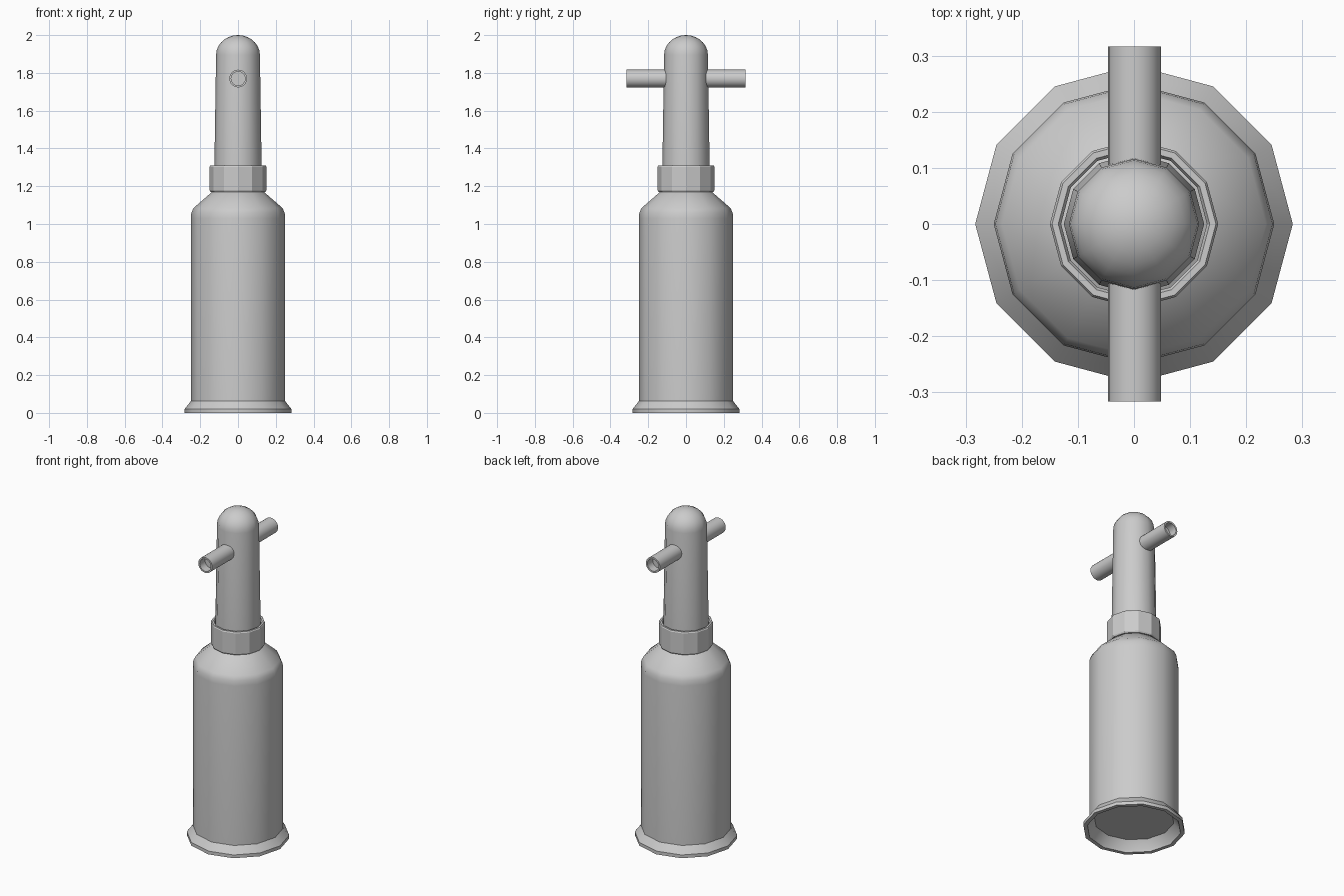
import bpy, bmesh
from math import cos, sin, pi, radians

if "Cube" in bpy.data.objects:
    bpy.data.objects.remove(bpy.data.objects["Cube"])


def lathe(name, profile, sides=12, closed=False, smooth=35):
    """Revolve (radius, z) points around z; radius 0 makes a pole."""
    bm = bmesh.new()
    rings = []
    for r, z in profile:
        if r == 0:
            rings.append([bm.verts.new((0, 0, z))] * sides)
        else:
            rings.append([bm.verts.new((r * cos(2 * pi * i / sides), r * sin(2 * pi * i / sides), z))
                          for i in range(sides)])
    pairs = list(zip(rings, rings[1:]))
    if closed:
        pairs.append((rings[-1], rings[0]))
    for a, b in pairs:
        for i in range(sides):
            j = (i + 1) % sides
            bm.faces.new(list(dict.fromkeys((a[i], a[j], b[j], b[i]))))
    bmesh.ops.recalc_face_normals(bm, faces=bm.faces)
    mesh = bpy.data.meshes.new(name)
    bm.to_mesh(mesh)
    bm.free()
    ob = bpy.data.objects.new(name, mesh)
    bpy.context.collection.objects.link(ob)
    bpy.ops.object.select_all(action='DESELECT')
    ob.select_set(True)
    bpy.context.view_layer.objects.active = ob
    bpy.ops.object.shade_smooth_by_angle(angle=radians(smooth))
    return ob


# Cylinder body with flared foot, recessed underside and sloped shoulder
lathe("body", [(0, 0.06), (0.222, 0.06), (0.255, 0.015), (0.26, 0), (0.283, 0), (0.283, 0.02),
               (0.25, 0.062), (0.25, 1.03), (0.247, 1.06), (0.235, 1.085),
               (0.135, 1.172), (0.115, 1.18), (0, 1.18)])

# Collar ring around the neck
lathe("collar", [(0.145, 1.17), (0.15, 1.178), (0.15, 1.303), (0.146, 1.31),
                 (0.135, 1.31), (0.13, 1.30), (0.13, 1.17)], closed=True, smooth=20)

# Tapered neck with a domed top
dome = [(0.116 * cos(a), 1.895 + 0.105 * sin(a)) for a in (i * pi / 14 for i in range(7))]
lathe("neck", [(0, 1.16), (0.125, 1.16), (0.125, 1.31)] + dome + [(0, 2.0)])

# Cross pipe with open ends, running front to back
half = [(0.037, 0.265), (0.037, 0.316), (0.047, 0.316)]
pipe = lathe("cross_pipe", [(0, -0.265)] + [(r, -z) for r, z in half]
             + [(r, z) for r, z in reversed(half)] + [(0, 0.265)], sides=24)
pipe.rotation_euler.x = radians(90)
pipe.location = (0.001, 0, 1.77)
